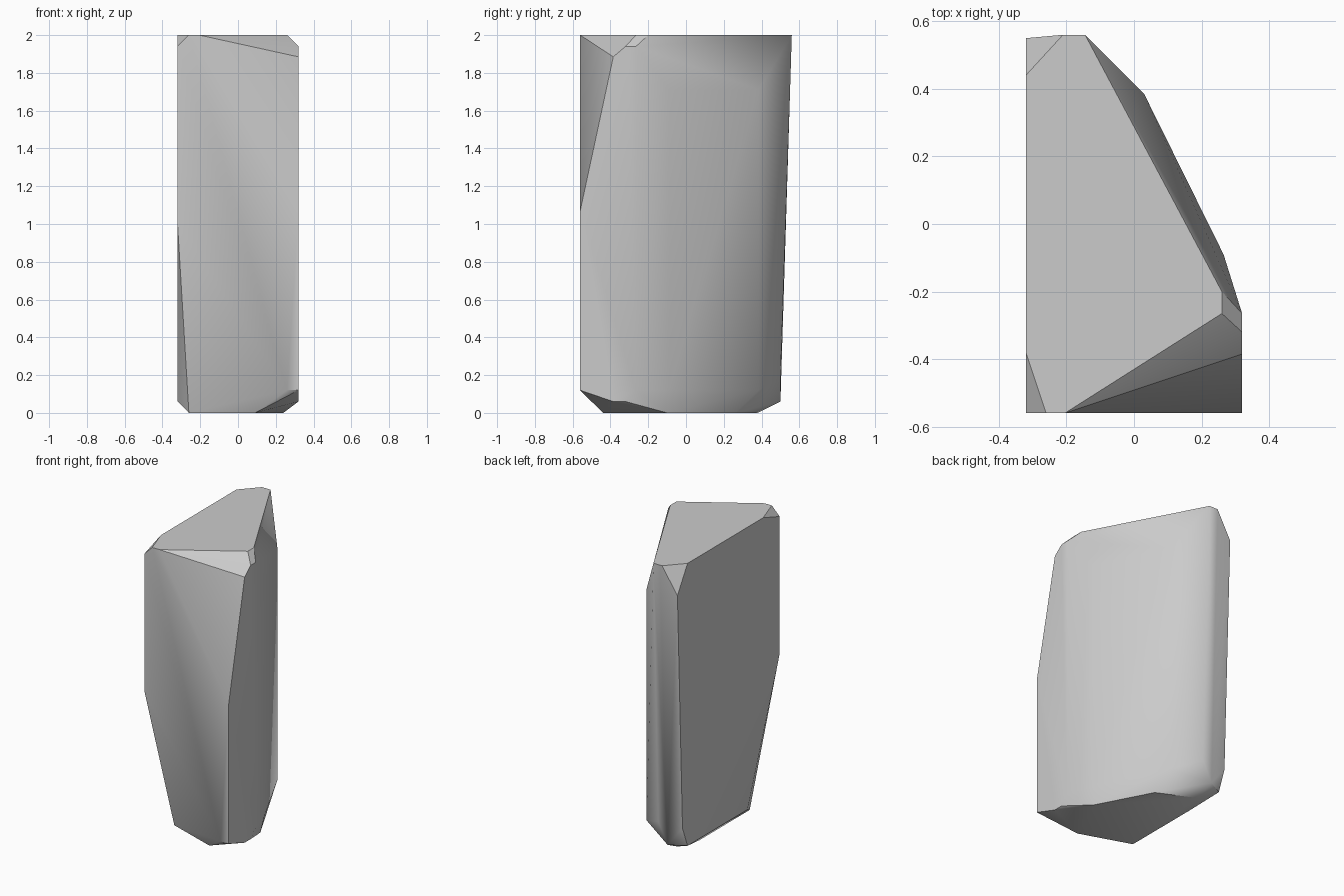
import bpy
import bmesh
import math

# Remove the default cube
cube = bpy.data.objects.get("Cube")
if cube:
    bpy.data.objects.remove(cube, do_unlink=True)

# Outer planes of the block
LEFT, RIGHT = -0.32, 0.32
FRONT, BACK = -0.56, 0.56
BASE, TOP = 0.0, 2.0
INSET = 0.06

# Outline of the flat top
top_face = [
    (LEFT + INSET, FRONT, TOP),
    (-0.205, FRONT, TOP),
    (0.08, -0.38, TOP),
    (RIGHT - INSET, -0.265, TOP),
    (RIGHT - INSET, -0.2, TOP),
    (-0.145, BACK, TOP),
    (-0.21, BACK, TOP),
    (LEFT, 0.44, TOP),
    (LEFT, -0.38, TOP),
]

# Outline of the small flat underside
bottom_face = [
    (LEFT + INSET, -0.32, BASE),
    (0.09, -0.44, BASE),
    (0.24, -0.1, BASE),
    (0.05, 0.26, BASE),
    (-0.2, 0.38, BASE),
    (LEFT + INSET, 0.22, BASE),
]

# Front face, cut diagonally at the upper and lower corners
front_face = [
    (LEFT, FRONT, TOP - INSET),
    (LEFT, FRONT, 1.0),
    (RIGHT - INSET, FRONT, INSET * 2),
    (RIGHT, FRONT, INSET * 2),
    (RIGHT, FRONT, 1.07),
]

# Narrow vertical strip on the +x side
side_strip = [
    (RIGHT, -0.385, 1.885),
    (RIGHT, -0.32, TOP - INSET),
    (RIGHT, -0.265, TOP - INSET),
    (RIGHT, -0.385, INSET),
    (RIGHT, -0.32, INSET),
    (RIGHT, -0.265, INSET * 2),
]

# Long slanted side, bulging slightly between its ends
slanted_side = [(x, y, z)
                for x, y in [(0.265, -0.09), (0.03, 0.385)]
                for z in (INSET * 2, 1.71)]
slanted_side.append((-0.09, 0.5, 1.9))

# Leaning back face and the lower corners of the flat -x side
back_face = [
    (LEFT, 0.55, 1.82),
    (LEFT, 0.495, 0.2),
    (-0.14, 0.5, 0.2),
    (-0.21, 0.5, INSET),
    (LEFT, 0.44, INSET),
    (LEFT, -0.21, INSET),
]

# Wrap the corners into one faceted stone
bm = bmesh.new()
for corner in (top_face + bottom_face + front_face + side_strip
               + slanted_side + back_face):
    bm.verts.new(corner)
hull = bmesh.ops.convex_hull(bm, input=bm.verts[:])
loose = [v for v in bm.verts if not v.link_faces]
bmesh.ops.delete(bm, geom=loose, context='VERTS')
bmesh.ops.dissolve_limit(bm, angle_limit=math.radians(1),
                         verts=bm.verts[:], edges=bm.edges[:])
bmesh.ops.recalc_face_normals(bm, faces=bm.faces[:])
mesh = bpy.data.meshes.new("stone_block")
bm.to_mesh(mesh)
bm.free()
stone = bpy.data.objects.new("stone_block", mesh)
bpy.context.collection.objects.link(stone)

# Plain grey stone
grey = bpy.data.materials.new("stone_grey")
grey.use_nodes = True
colour = (0.6, 0.6, 0.6, 1.0)
grey.diffuse_color = colour
grey.node_tree.nodes["Principled BSDF"].inputs["Base Color"].default_value = colour
mesh.materials.append(grey)

# Soft shading across shallow facets, crisp main edges
bpy.ops.object.select_all(action='DESELECT')
stone.select_set(True)
bpy.context.view_layer.objects.active = stone
bpy.ops.object.shade_smooth_by_angle(angle=math.radians(30))
